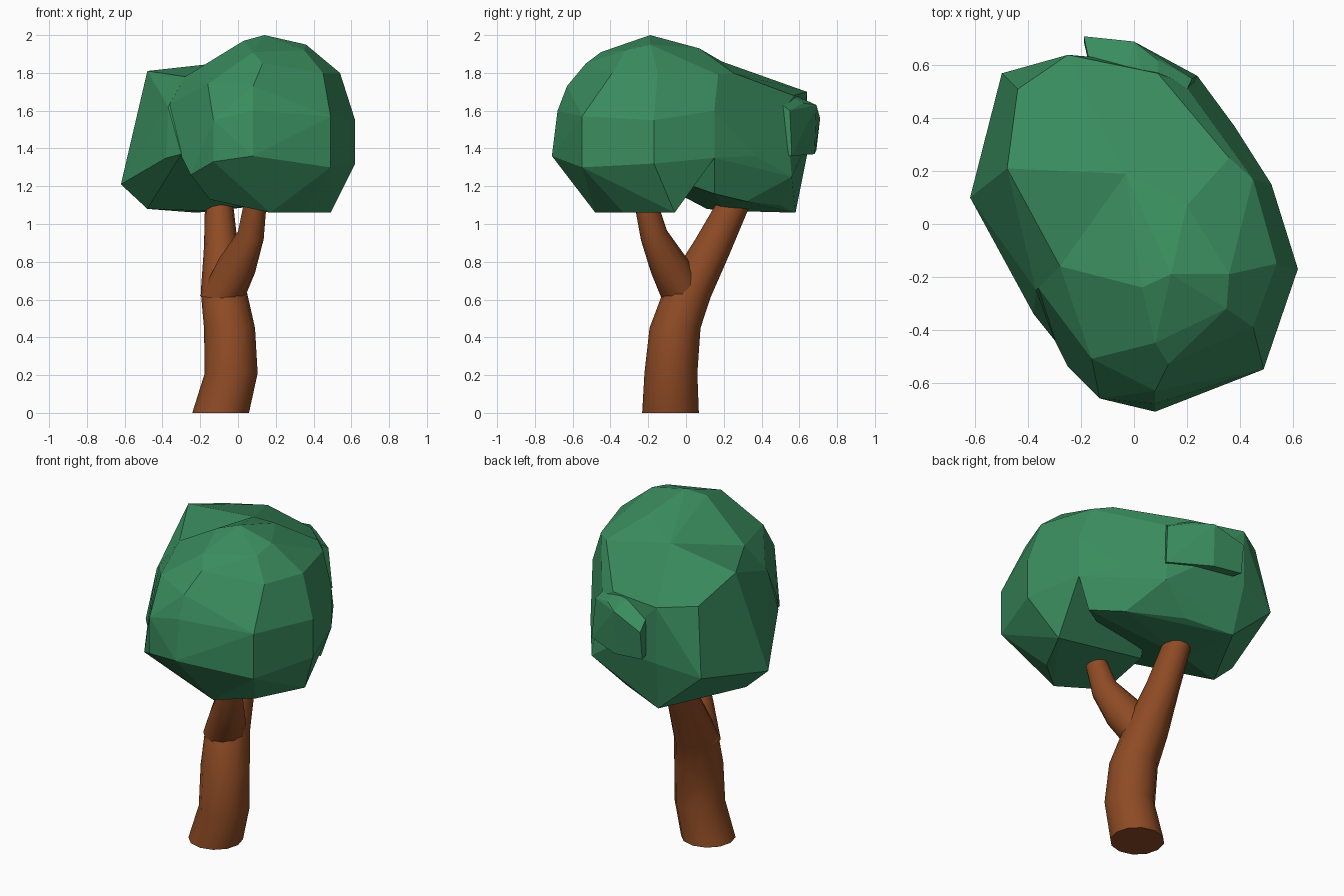
import bpy
import bmesh
from mathutils import Vector
from math import cos, sin, tau, radians

default_cube = bpy.data.objects.get("Cube")
if default_cube:
    bpy.data.objects.remove(default_cube, do_unlink=True)


def make_material(name, colour):
    material = bpy.data.materials.new(name)
    material.use_nodes = True
    material.diffuse_color = (*colour, 1)
    shader = material.node_tree.nodes["Principled BSDF"]
    shader.inputs["Base Color"].default_value = (*colour, 1)
    shader.inputs["Roughness"].default_value = 0.9
    return material


def finish_object(name, bm, material, smooth=False):
    """Turn a bmesh into a linked object with one material."""
    bmesh.ops.recalc_face_normals(bm, faces=bm.faces[:])
    mesh = bpy.data.meshes.new(name)
    bm.to_mesh(mesh)
    bm.free()
    mesh.materials.append(material)
    obj = bpy.data.objects.new(name, mesh)
    bpy.context.collection.objects.link(obj)
    if smooth:
        bpy.ops.object.select_all(action="DESELECT")
        obj.select_set(True)
        bpy.context.view_layer.objects.active = obj
        bpy.ops.object.shade_smooth_by_angle(angle=radians(55))
    return obj


def make_limb(name, path, material, sides=12):
    """Loft round rings along stations of x, y, z, radius and lean."""
    bm = bmesh.new()
    rings = []
    for x, y, z, radius, lean_x, lean_y in path:
        ring = []
        for i in range(sides):
            dx = radius * cos(tau * i / sides)
            dy = radius * sin(tau * i / sides)
            # shear each ring so that it stays square to a leaning limb
            dz = -(dx * lean_x + dy * lean_y)
            ring.append(bm.verts.new((x + dx, y + dy, z + dz)))
        rings.append(ring)
    for lower, upper in zip(rings, rings[1:]):
        for i in range(sides):
            j = (i + 1) % sides
            bm.faces.new((lower[i], lower[j], upper[j], upper[i]))
    bm.faces.new(rings[0])
    bm.faces.new(rings[-1])
    return finish_object(name, bm, material, smooth=True)


def make_foliage(name, corners, material):
    """Wrap a faceted convex clump around its corner points."""
    bm = bmesh.new()
    for corner in corners:
        bm.verts.new(Vector(corner))
    result = bmesh.ops.convex_hull(bm, input=bm.verts[:])
    loose = {v for v in result["geom_interior"] + result["geom_unused"]
             if isinstance(v, bmesh.types.BMVert)}
    bmesh.ops.delete(bm, geom=list(loose), context="VERTS")
    # merge nearly coplanar triangles into broad facets
    bmesh.ops.dissolve_limit(bm, angle_limit=0.12, verts=bm.verts[:], edges=bm.edges[:])
    return finish_object(name, bm, material)


bark = make_material("bark brown", (0.27, 0.07, 0.018))
leaf = make_material("leaf green", (0.042, 0.265, 0.112))

# Bent trunk running on into the thicker rear branch
make_limb("trunk_and_rear_branch", [
    (-.092, -.082, 0, .15, 0, 0),
    (-.036, -.08, .21, .14, 0, 0),
    (-.045, -.058, .45, .135, 0, 0),
    (-.075, .01, .64, .122, 0, .2),
    (-.09, .14, .88, .09, 0, .45),
    (-.1, .25, 1.1, .075, 0, .45),
    (-.11, .33, 1.3, .065, 0, .45)], bark)

# Thinner branch forking forward, flared where it meets the trunk
make_limb("front_branch", [
    (-.08, -.01, .62, .12, 0, -.1),
    (-.005, -.09, .78, .095, .4, -.4),
    (.068, -.17, .94, .068, .3, -.4),
    (.09, -.21, 1.1, .06, .1, -.2),
    (.1, -.24, 1.3, .055, .1, -.2)], bark)

# Taller rounded clump over the front branch
front_corners = [
    # crown
    (.14, -.19, 2), (.03, -.24, 1.97), (.36, -.19, 1.95), (.2, .07, 1.93),
    (-.03, .19, 1.86), (.36, .25, 1.8), (.45, .17, 1.79),
    # shoulders
    (-.28, -.16, 1.78), (.54, -.15, 1.8), (.35, -.32, 1.92), (.08, -.45, 1.91),
    (.45, -.39, 1.8), (-.16, -.51, 1.74), (.13, -.53, 1.85), (.08, -.63, 1.73),
    # widest band
    (-.13, -.66, 1.55), (.08, -.68, 1.6), (.49, -.55, 1.57), (.62, -.17, 1.55),
    (.52, .15, 1.6), (-.37, -.23, 1.63), (-.13, -.66, 1.33), (.08, -.71, 1.36),
    (.49, -.55, 1.3), (.62, -.17, 1.32), (.52, .15, 1.35), (-.3, -.44, 1.36),
    # underside
    (-.25, -.54, 1.26), (-.15, -.42, 1.13), (.17, -.48, 1.06), (.35, -.33, 1.06),
    (.49, -.06, 1.06), (-.1, -.06, 1.15)]
make_foliage("front_foliage", front_corners, leaf)

# Lower, broader clump over the rear branch, meeting the front one at both sides
rear_corners = [
    # sloping top
    (-.48, .21, 1.81), (-.44, .51, 1.71), (-.25, .64, 1.7), (.09, .57, 1.68),
    (-.03, .19, 1.86), (.36, .25, 1.8), (.45, .17, 1.79), (-.28, -.16, 1.78),
    # widest band
    (-.62, .1, 1.21), (-.5, .57, 1.31), (-.25, .64, 1.36), (.09, .61, 1.36),
    (.19, .53, 1.62), (.24, .56, 1.25), (.34, .36, 1.66), (.38, .37, 1.36),
    (.52, .15, 1.6), (.52, .15, 1.35), (-.37, -.25, 1.62), (-.38, -.34, 1.35),
    (-.3, -.44, 1.37),
    # underside
    (-.48, .11, 1.08), (-.22, .58, 1.06), (.05, .5, 1.1), (-.2, .2, 1.07),
    (.33, .32, 1.12), (.45, .15, 1.16)]
make_foliage("rear_foliage", rear_corners, leaf)

# Small clump bulging from the back, with a flat ledge below
back_corners = [
    (-.1, .3, 1.81), (.1, .3, 1.8), (-.19, .71, 1.56), (-.19, .69, 1.39),
    (0, .69, 1.63), (0, .68, 1.37), (.09, .62, 1.64), (.22, .55, 1.6),
    (.24, .56, 1.36), (.1, .3, 1.4), (-.1, .3, 1.4)]
make_foliage("back_foliage", back_corners, leaf)
